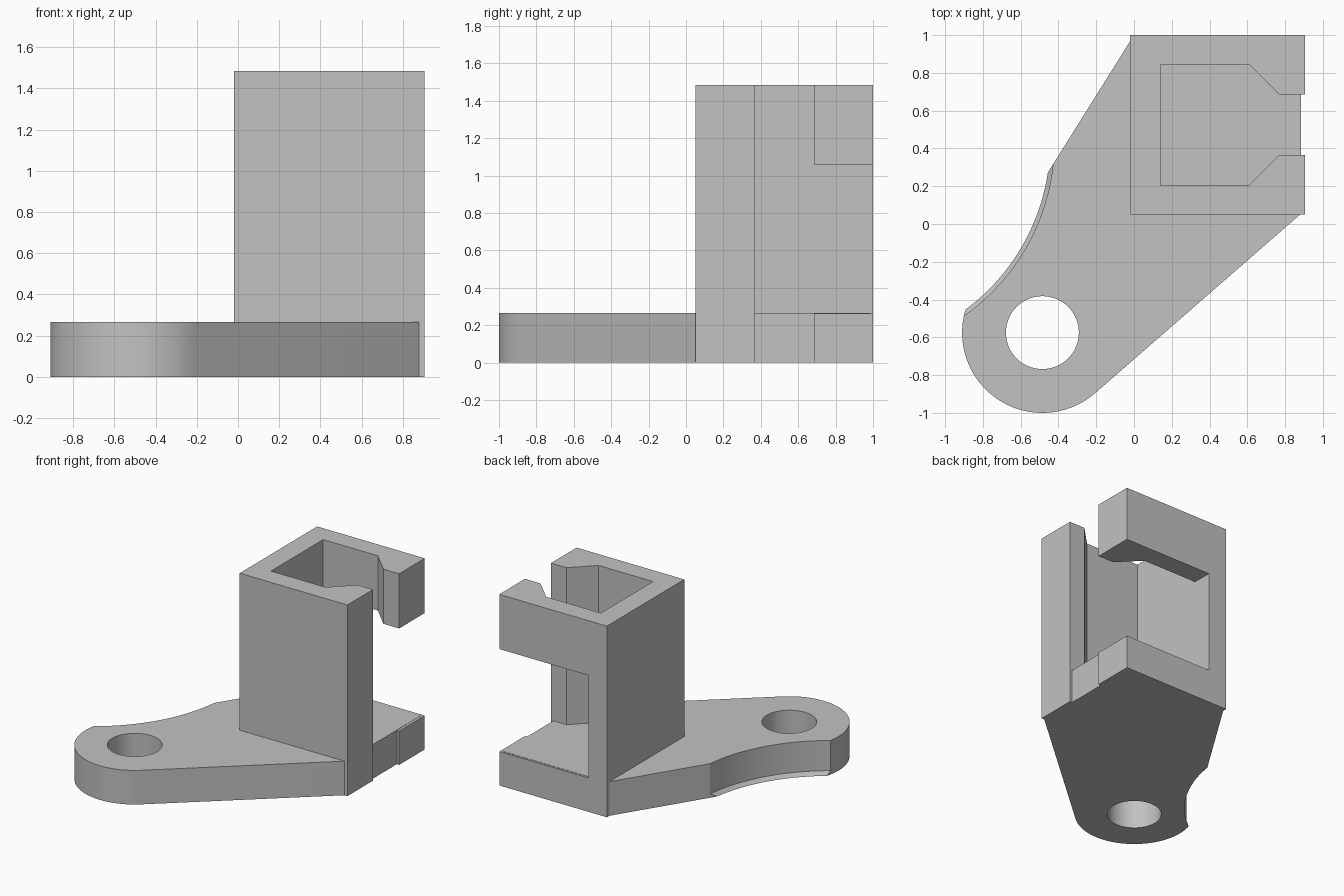
import bpy, bmesh
from math import sin, cos, radians, pi

cube = bpy.data.objects.get("Cube")
if cube:
    bpy.data.objects.remove(cube, do_unlink=True)

GREY = (0.54, 0.54, 0.54, 1)
grey = bpy.data.materials.new("light grey")
grey.use_nodes = True
grey.diffuse_color = GREY
grey.node_tree.nodes["Principled BSDF"].inputs["Base Color"].default_value = GREY


def finish(bm, name):
    bmesh.ops.recalc_face_normals(bm, faces=bm.faces)
    mesh = bpy.data.meshes.new(name)
    bm.to_mesh(mesh)
    bm.free()
    obj = bpy.data.objects.new(name, mesh)
    bpy.context.collection.objects.link(obj)
    mesh.materials.append(grey)
    return obj


def prism(name, outline, z0, z1):
    """Extrude a plan outline between two heights."""
    bm = bmesh.new()
    face = bm.faces.new([bm.verts.new((x, y, z0)) for x, y in outline])
    top = bmesh.ops.extrude_face_region(bm, geom=[face])["geom"]
    bmesh.ops.translate(bm, vec=(0, 0, z1 - z0),
                        verts=[v for v in top if isinstance(v, bmesh.types.BMVert)])
    return finish(bm, name)


def lathe(name, centre, rings, sides):
    """Solid of stacked circles, given as (radius, height) pairs."""
    bm = bmesh.new()
    loops = [[bm.verts.new((centre[0] + r * cos(2 * pi * i / sides),
                            centre[1] + r * sin(2 * pi * i / sides), z))
              for i in range(sides)] for r, z in rings]
    for low, high in zip(loops, loops[1:]):
        for i in range(sides):
            j = (i + 1) % sides
            bm.faces.new((low[i], low[j], high[j], high[i]))
    bm.faces.new(loops[0])
    bm.faces.new(loops[-1])
    return finish(bm, name)


def cut(target, cutter):
    cutter.hide_render = True
    cutter.hide_viewport = True
    cutter.display_type = 'WIRE'
    mod = target.modifiers.new("cut " + cutter.name, 'BOOLEAN')
    mod.operation = 'DIFFERENCE'
    mod.solver = 'EXACT'
    mod.object = cutter


def apply_modifiers(obj, smooth=False):
    bpy.ops.object.select_all(action='DESELECT')
    obj.select_set(True)
    bpy.context.view_layer.objects.active = obj
    for mod in list(obj.modifiers):
        cutter = mod.object
        cutter.hide_viewport = False
        bpy.ops.object.modifier_apply(modifier=mod.name)
        bpy.data.objects.remove(cutter, do_unlink=True)
    if smooth:
        bpy.ops.object.shade_smooth_by_angle(angle=radians(25))


PLATE_TOP, TOWER_TOP = 0.265, 1.485
EYE, EYE_RADIUS = (-0.485, -0.575), 0.425

# Base plate: round eye end with straight tangents running to the tower
start, end = radians(148.5), radians(311)
eye_arc = [(EYE[0] + EYE_RADIUS * cos(a), EYE[1] + EYE_RADIUS * sin(a))
           for a in (start + (end - start) * i / 48 for i in range(49))]
plate = prism("base_plate",
              eye_arc + [(0.885, 0.055), (0.885, 0.985), (-0.01, 0.985)],
              0, PLATE_TOP)

# Bolt hole and the hollow side with its thin bottom lip
cut(plate, lathe("hole_cutter", EYE, [(0.193, -0.1), (0.193, 0.4)], 64))
cut(plate, lathe("hollow_cutter", (-1.552, 0.437),
                 [(1.086, -0.03), (1.13, 0.03), (1.13, 0.4)], 192))
apply_modifiers(plate, smooth=True)

# Tower: C-shaped channel, half outline mirrored about its middle line
MID_Y = 0.525
half = [(0.905, 0.16), (0.905, 0.475), (-0.02, 0.475)]
inner = [(0.14, 0.32), (0.61, 0.32), (0.77, 0.16)]
outline = ([(x, MID_Y + d) for x, d in half]
           + [(x, MID_Y - d) for x, d in reversed(half)]
           + [(x, MID_Y - d) for x, d in reversed(inner)]
           + [(x, MID_Y + d) for x, d in inner])
tower = prism("channel_tower", outline, 0, TOWER_TOP)

# Window through the back wall, open towards the slot side
cut(tower, prism("window_cutter",
                 [(0.14, 0.6), (1.1, 0.6), (1.1, 1.1), (0.14, 1.1)],
                 PLATE_TOP - 0.002, 1.06))
apply_modifiers(tower)
